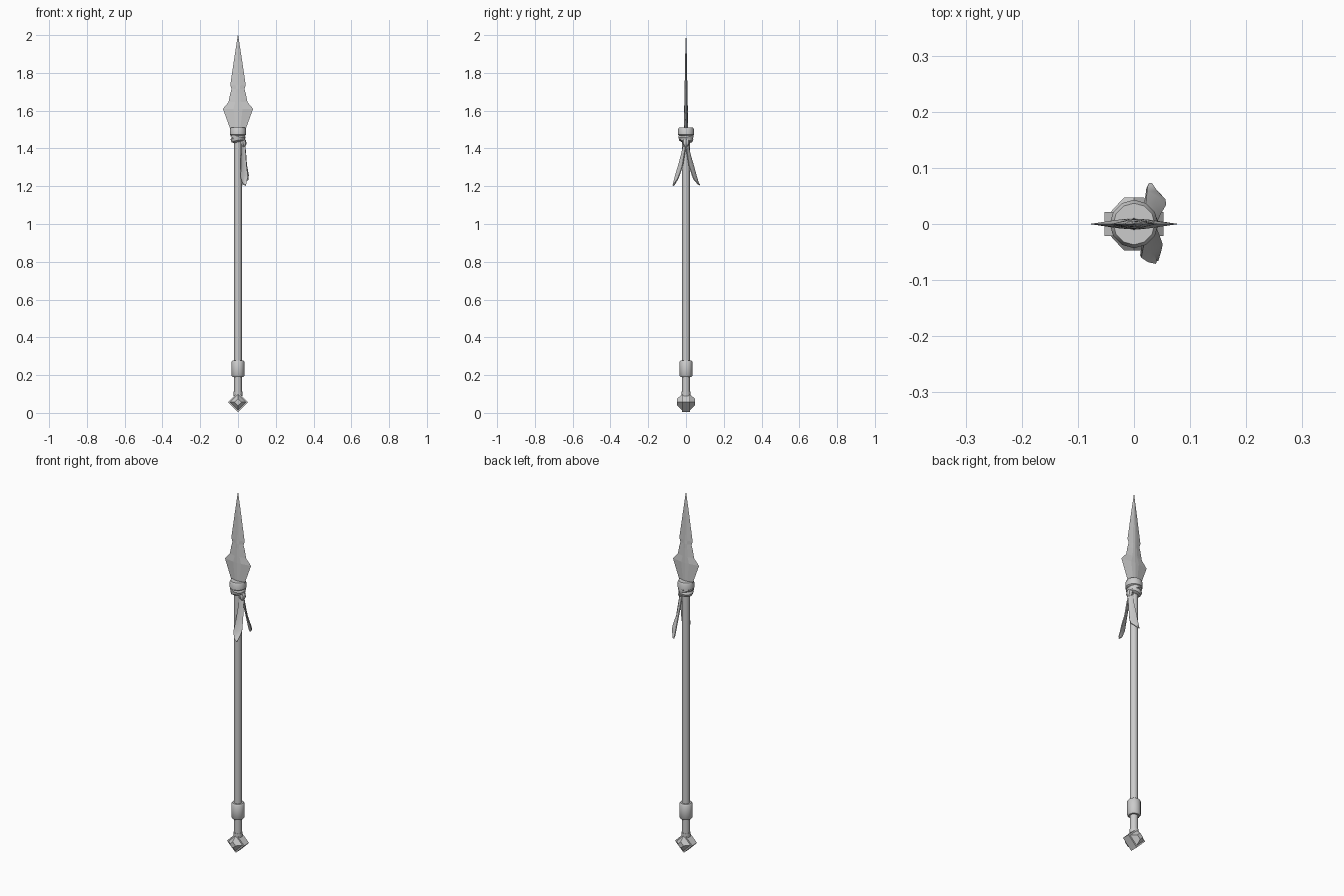
import bpy, bmesh, math
from mathutils import Vector, Matrix

if "Cube" in bpy.data.objects:
    bpy.data.objects.remove(bpy.data.objects["Cube"])


def make(name, verts, faces, smooth=False):
    me = bpy.data.meshes.new(name)
    me.from_pydata([tuple(v) for v in verts], [], faces)
    bm = bmesh.new()
    bm.from_mesh(me)
    bmesh.ops.recalc_face_normals(bm, faces=bm.faces)
    bm.to_mesh(me)
    bm.free()
    ob = bpy.data.objects.new(name, me)
    bpy.context.collection.objects.link(ob)
    if smooth:
        bpy.ops.object.select_all(action='DESELECT')
        ob.select_set(True)
        bpy.context.view_layer.objects.active = ob
        bpy.ops.object.shade_smooth_by_angle(angle=math.radians(35))
    return ob


def loft(name, rings, smooth=False):
    n = len(rings[0])
    verts = [v for r in rings for v in r]
    faces = [(k * n + i, k * n + (i + 1) % n, (k + 1) * n + (i + 1) % n, (k + 1) * n + i)
             for k in range(len(rings) - 1) for i in range(n)]
    faces += [tuple(range(n)), tuple(range(len(verts) - n, len(verts)))]
    return make(name, verts, faces, smooth)


def lathe(name, profile, n=12, matrix=Matrix(), smooth=True):
    rings = [[matrix @ Vector((r * math.cos(2 * math.pi * i / n), r * math.sin(2 * math.pi * i / n), z))
              for i in range(n)] for r, z in profile]
    return loft(name, rings, smooth)


def tilt(z, rx, ry, x=0, y=0):
    return Matrix.Translation((x, y, z)) @ Matrix.Rotation(math.radians(rx), 4, 'X') @ Matrix.Rotation(math.radians(ry), 4, 'Y')


# Shaft and lower grip band
lathe("shaft", [(0.02, 0.08), (0.02, 1.5)])
lathe("grip_band", [(0.029, 0.19), (0.034, 0.197), (0.034, 0.27), (0.029, 0.277)])

# Pommel: square block on its corner, with a stepped boss front and back
def diamond(r, y, zc=0.057):
    return [(r, y, zc), (0, y, zc + r), (-r, y, zc), (0, y, zc - r)]

loft("pommel", [diamond(r, y) for r, y in
                [(0.018, -0.047), (0.042, -0.021), (0.053, -0.021), (0.053, 0.021), (0.042, 0.021), (0.018, 0.047)]])
lathe("pommel_neck", [(0.023, 0.09), (0.023, 0.112)])

# Blade: bevelled edge around a raised spine
outline = [(0.036, 1.49, 0.0105), (0.08, 1.61, 0.0095), (0.05, 1.645, 0.009), (0.041, 1.69, 0.008),
           (0.034, 1.715, 0.008), (0.041, 1.735, 0.007), (0.021, 1.87, 0.005), (0.0008, 2.0, 0.0008)]
loft("blade", [[(w, 0, z), (w * 0.3, t * 0.85, z), (0, t, z), (-w * 0.3, t * 0.85, z),
                (-w, 0, z), (-w * 0.3, -t * 0.85, z), (0, -t, z), (w * 0.3, -t * 0.85, z)]
               for w, z, t in outline])

# Cloth wraps below the blade
lathe("upper_wrap", [(0.033, 1.465), (0.043, 1.473), (0.043, 1.498), (0.037, 1.511)])
lathe("middle_wrap", [(0.026, -0.017), (0.039, -0.01), (0.04, 0.007), (0.03, 0.017)], matrix=tilt(1.463, 10, 16))
lathe("lower_wrap", [(0.022, -0.017), (0.036, -0.01), (0.039, 0.006), (0.03, 0.017)], matrix=tilt(1.449, -8, -12))
lathe("knot", [(0.009, -0.024), (0.017, -0.012), (0.018, 0.008), (0.01, 0.02)], 8, tilt(1.433, 0, -10, 0.026, 0))


# Hanging cloth tails: each station has its two edge points
def tail(name, stations, t=0.0025):
    rings = []
    for k, (a, b) in enumerate(stations):
        a, b = Vector(a), Vector(b)
        nxt = stations[min(k + 1, len(stations) - 1)]
        prv = stations[max(k - 1, 0)]
        along = Vector(nxt[0]) + Vector(nxt[1]) - Vector(prv[0]) - Vector(prv[1])
        nrm = (b - a).cross(along).normalized() * t
        mid = (a + b) / 2 + nrm * 1.5
        rings.append([a + nrm, mid + nrm, b + nrm, b - nrm, mid - nrm, a - nrm])
    loft(name, rings, True)


tail("front_tail", [
    ((0.018, -0.010, 1.43), (0.036, 0.002, 1.43)),
    ((0.016, -0.024, 1.37), (0.040, -0.008, 1.37)),
    ((0.015, -0.040, 1.31), (0.044, -0.018, 1.31)),
    ((0.012, -0.058, 1.25), (0.050, -0.034, 1.26)),
    ((0.024, -0.066, 1.215), (0.048, -0.045, 1.235)),
    ((0.039, -0.069, 1.203), (0.043, -0.064, 1.21))])
tail("back_tail", [
    ((0.016, 0.010, 1.43), (0.036, -0.002, 1.43)),
    ((0.018, 0.022, 1.37), (0.042, 0.006, 1.37)),
    ((0.020, 0.040, 1.31), (0.046, 0.016, 1.31)),
    ((0.022, 0.056, 1.25), (0.056, 0.032, 1.26)),
    ((0.023, 0.065, 1.22), (0.055, 0.042, 1.235)),
    ((0.026, 0.071, 1.205), (0.034, 0.065, 1.21))])
